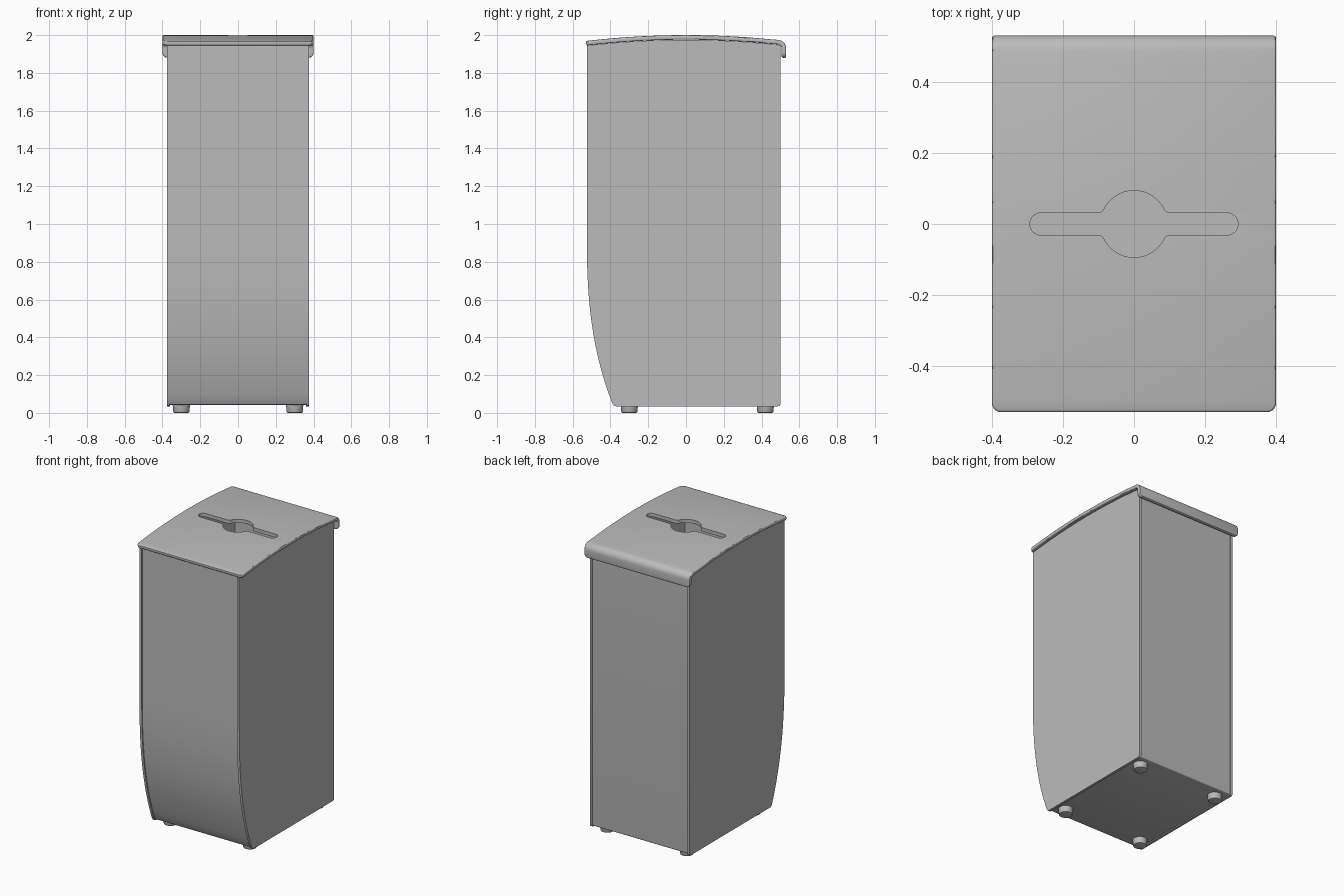
import bpy, bmesh
from math import sin, cos, pi, radians, atan2, sqrt
from mathutils import Vector

cube = bpy.data.objects.get("Cube")
if cube:
    bpy.data.objects.remove(cube, do_unlink=True)

grey = bpy.data.materials.new("brushed grey metal")
grey.use_nodes = True
colour = (0.5, 0.5, 0.5, 1)
grey.diffuse_color = colour
grey.node_tree.nodes["Principled BSDF"].inputs["Base Color"].default_value = colour


def finish(name, bm):
    """Turn a bmesh into a named grey object."""
    bmesh.ops.recalc_face_normals(bm, faces=bm.faces)
    mesh = bpy.data.meshes.new(name)
    bm.to_mesh(mesh)
    bm.free()
    obj = bpy.data.objects.new(name, mesh)
    bpy.context.collection.objects.link(obj)
    mesh.materials.append(grey)
    return obj


def activate(obj):
    bpy.ops.object.select_all(action='DESELECT')
    obj.select_set(True)
    bpy.context.view_layer.objects.active = obj


def smooth(obj):
    activate(obj)
    bpy.ops.object.shade_smooth_by_angle(angle=radians(30))


def prism(points, offset):
    """Extrude a closed loop of 3D points by an offset."""
    bm = bmesh.new()
    face = bm.faces.new([bm.verts.new(p) for p in points])
    new = bmesh.ops.extrude_face_region(bm, geom=[face])["geom"]
    moved = [v for v in new if isinstance(v, bmesh.types.BMVert)]
    bmesh.ops.translate(bm, verts=moved, vec=offset)
    return bm


def across(outline, x0, x1):
    return prism([(x0, y, z) for y, z in outline], (x1 - x0, 0, 0))


def inset_path(path, d):
    """Shift an open (y, z) path to its left."""
    out = []
    for i, p in enumerate(path):
        a, b = Vector(path[max(i - 1, 0)]), Vector(path[min(i + 1, len(path) - 1)])
        t = (b - a).normalized()
        out.append((p[0] - t.y * d, p[1] + t.x * d))
    return out


def under_lid(y):
    return 1.975 - y * y / 9


# Side outline: front edge bowing in at the base, then floor, then back
path = [(-0.525, under_lid(0.525))]
for i in range(21):
    t = i / 20
    path.append((-0.525 + 0.135 * t ** 2.6, 0.95 - 0.9 * t))
path += [(-0.382, 0.039), (-0.37, 0.035)]
for i in range(6):
    a = -pi / 2 + i / 5 * pi / 2
    path.append((0.485 + 0.015 * cos(a), 0.05 + 0.015 * sin(a)))
path.append((0.5, under_lid(0.5)))
top_edge = [(0.5 - 1.025 * i / 20, under_lid(0.5 - 1.025 * i / 20)) for i in range(1, 20)]

for side, s in (("left", 1), ("right", -1)):
    smooth(finish(side + "_side_panel", across(path + top_edge, s * 0.36, s * 0.377)))

# Front, floor and back wrap, set slightly in from the side panels
wrap = inset_path(path, 0.007) + inset_path(path, 0.02)[::-1]
smooth(finish("front_floor_back_panel", across(wrap, -0.361, 0.361)))

# Curved lid with a rolled rear lip
lid_top = [(0.53, 1.88), (0.53, 1.93)]
for i in range(1, 9):
    a = radians(84) * i / 8
    lid_top.append((0.485 + 0.045 * cos(a), 1.93 + 0.045 * sin(a)))
for i in range(1, 25):
    y = 0.485 - 1.015 * i / 24
    lid_top.append((y, 2 - y * y / 9))
bm = across(lid_top + inset_path(lid_top, 0.024)[::-1], -0.4, 0.4)
bm.edges.ensure_lookup_table()


def is_corner(edge):
    a, b = [v.co for v in edge.verts]
    if abs(a.x - b.x) > 0.01:
        return False
    return max(a.y, b.y) < -0.52 or max(a.z, b.z) < 1.885


bmesh.ops.bevel(bm, geom=[e for e in bm.edges if is_corner(e)], offset=0.026,
                segments=6, profile=0.5, affect='EDGES')
lid = finish("lid", bm)
bevel = lid.modifiers.new("rounded rim", 'BEVEL')
bevel.width, bevel.segments = 0.007, 3
bevel.limit_method, bevel.angle_limit = 'ANGLE', radians(40)

# Slot with a round centre: one quarter, mirrored twice
half, hub, fillet, end = 0.031, 0.094, 0.02, 0.293
cy = half + fillet
cx = sqrt((hub + fillet) ** 2 - cy ** 2)
join = atan2(cy, cx)
quarter = []
for i in range(9):
    a = pi / 2 * i / 8
    quarter.append((end - half + half * cos(a), half * sin(a)))
for i in range(7):
    a = -pi / 2 - (pi / 2 - join) * i / 6
    quarter.append((cx + fillet * cos(a), cy + fillet * sin(a)))
for i in range(1, 13):
    a = join + (pi / 2 - join) * i / 12
    quarter.append((hub * cos(a), hub * sin(a)))
upper = quarter + [(-x, y) for x, y in quarter[-2::-1]]
loop = upper + [(x, -y) for x, y in upper[-2:0:-1]]
cutter = finish("slot_cutter", prism([(x, y, 1.9) for x, y in loop], (0, 0, 0.2)))
cutter.hide_render = True
cut = lid.modifiers.new("slot", 'BOOLEAN')
cut.object, cut.operation, cut.solver = cutter, 'DIFFERENCE', 'EXACT'
activate(lid)
for name in ("rounded rim", "slot"):
    bpy.ops.object.modifier_apply(modifier=name)
bpy.data.objects.remove(cutter, do_unlink=True)
smooth(lid)

# Four round feet with a chamfered sole
for depth, y in (("front", -0.3), ("back", 0.42)):
    for side, x in (("left", 0.3), ("right", -0.3)):
        bm = bmesh.new()
        bmesh.ops.create_cone(bm, cap_ends=True, segments=32, radius1=0.042,
                              radius2=0.046, depth=0.043)
        sole = [e for e in bm.edges if all(v.co.z < 0 for v in e.verts)]
        bmesh.ops.bevel(bm, geom=sole, offset=0.006, segments=2, profile=0.5,
                        affect='EDGES')
        bmesh.ops.translate(bm, verts=bm.verts, vec=(x, y, 0.0215))
        smooth(finish(f"{depth}_{side}_foot", bm))
